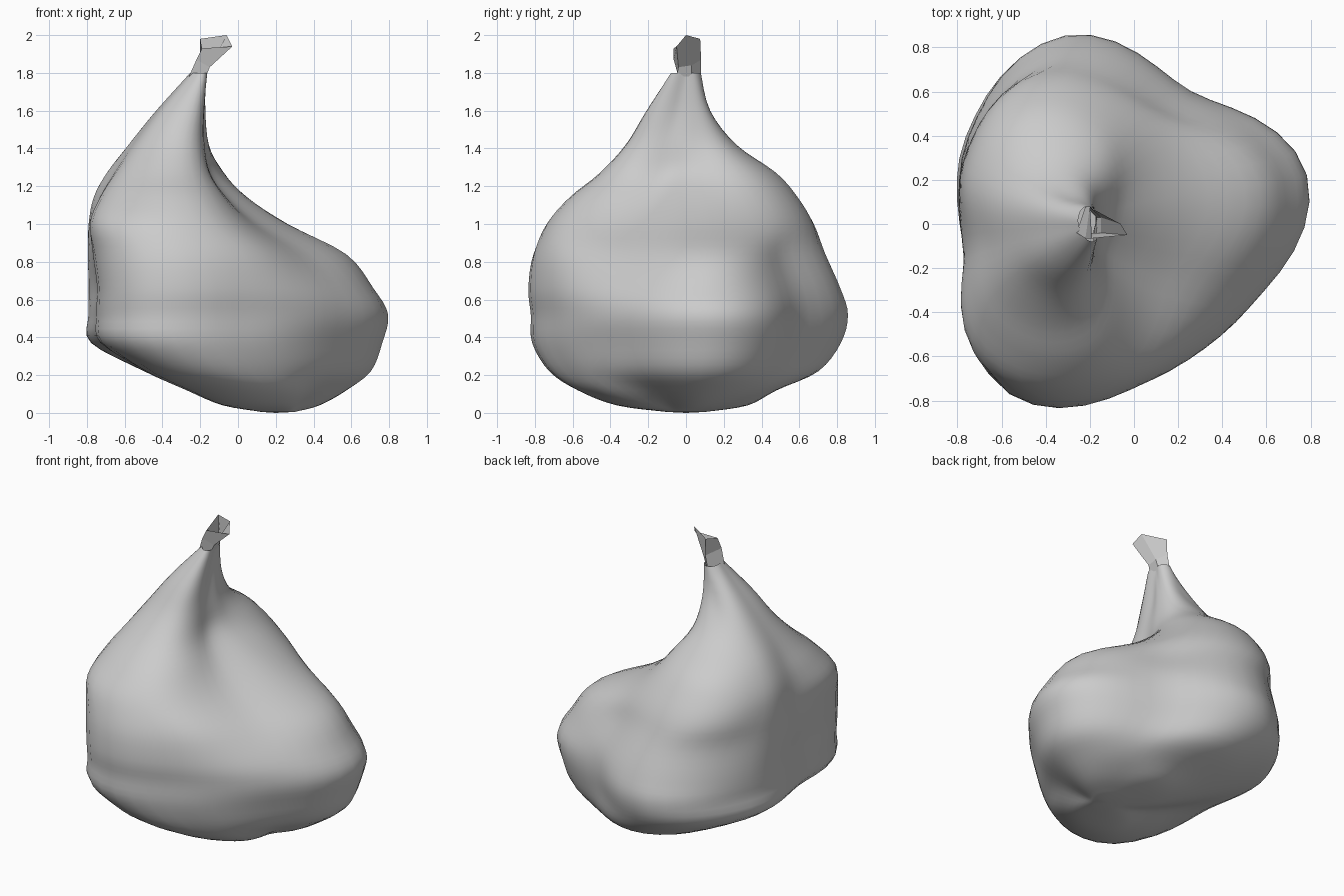
import bpy, bmesh
from math import cos, sin, radians, tau

if "Cube" in bpy.data.objects:
    bpy.data.objects.remove(bpy.data.objects["Cube"])

# Sack cross-sections: height, centre x, then 8 radii every 45 degrees from 14 degrees
LEVELS = [
    (.005, .20, .10, .10, .10, .08, .08, .10, .10, .10),
    (.04, .15, .29, .28, .33, .23, .17, .38, .32, .20),
    (.12, .10, .49, .47, .48, .42, .31, .60, .50, .37),
    (.22, .00, .72, .61, .71, .57, .43, .77, .62, .57),
    (.37, -.10, .88, .69, .84, .75, .65, .88, .71, .70),
    (.52, -.10, .91, .70, .88, .76, .68, .89, .72, .73),
    (.66, -.10, .83, .67, .84, .76, .67, .90, .73, .69),
    (.84, -.15, .74, .60, .76, .70, .64, .86, .72, .58),
    (1.0, -.30, .58, .62, .68, .55, .48, .73, .70, .47),
    (1.14, -.35, .41, .55, .59, .47, .39, .57, .60, .34),
    (1.27, -.35, .26, .43, .48, .39, .32, .43, .44, .23),
    (1.42, -.33, .18, .25, .27, .27, .24, .30, .31, .18),
    (1.60, -.27, .10, .13, .13, .17, .16, .20, .20, .10),
    (1.80, -.20, .03, .06, .08, .06, .05, .06, .08, .04),
]
SEG, SUB = 6, 4


def catmull(p, t):
    a, b, c, d = p
    return b + .5 * t * (c - a + t * (2*a - 5*b + 4*c - d + t * (3*(b - c) + d - a)))


def smooth_level(i, t):
    rows = [LEVELS[min(max(i + k, 0), len(LEVELS) - 1)] for k in (-1, 0, 1, 2)]
    return [catmull(col, t) for col in zip(*rows)]


def ring(level):
    z, cx, *r = level
    out = []
    for k in range(8 * SEG):
        j, t = divmod(k, SEG)
        rad = catmull([r[(j + m) % 8] for m in (-1, 0, 1, 2)], t / SEG)
        a = radians(14) + tau * k / (8 * SEG)
        out.append((cx + rad * cos(a), rad * sin(a), z))
    return out


def loft(name, rings, pole=None):
    bm = bmesh.new()
    loops = [[bm.verts.new(p) for p in rg] for rg in rings]
    for lo, hi in zip(loops, loops[1:]):
        n = len(lo)
        for k in range(n):
            bm.faces.new((lo[k], lo[(k+1) % n], hi[(k+1) % n], hi[k]))
    if pole:
        v, n = bm.verts.new(pole), len(loops[0])
        for k in range(n):
            bm.faces.new((v, loops[0][(k+1) % n], loops[0][k]))
    bmesh.ops.recalc_face_normals(bm, faces=bm.faces)
    me = bpy.data.meshes.new(name)
    bm.to_mesh(me)
    bm.free()
    ob = bpy.data.objects.new(name, me)
    bpy.context.collection.objects.link(ob)
    return ob


# Slumped three-lobed sack with gathered neck
rings = [ring(smooth_level(i, s / SUB)) for i in range(len(LEVELS) - 1) for s in range(SUB)]
rings.append(ring(LEVELS[-1]))
sack = loft("sack_body", rings, (.2, 0, 0))
for poly in sack.data.polygons:
    poly.use_smooth = True

# Folded, open mouth flaring to the right
loft("sack_mouth", [
    [(-.17, -.05, 1.78), (-.17, .03, 1.78), (-.22, .08, 1.78), (-.26, -.04, 1.78)],
    [(-.15, -.04, 1.83), (-.15, .03, 1.84), (-.20, .08, 1.87), (-.22, -.065, 1.87)],
    [(-.03, -.05, 1.94), (-.06, .00, 2.00), (-.20, .075, 1.98), (-.19, -.065, 1.93)],
])
